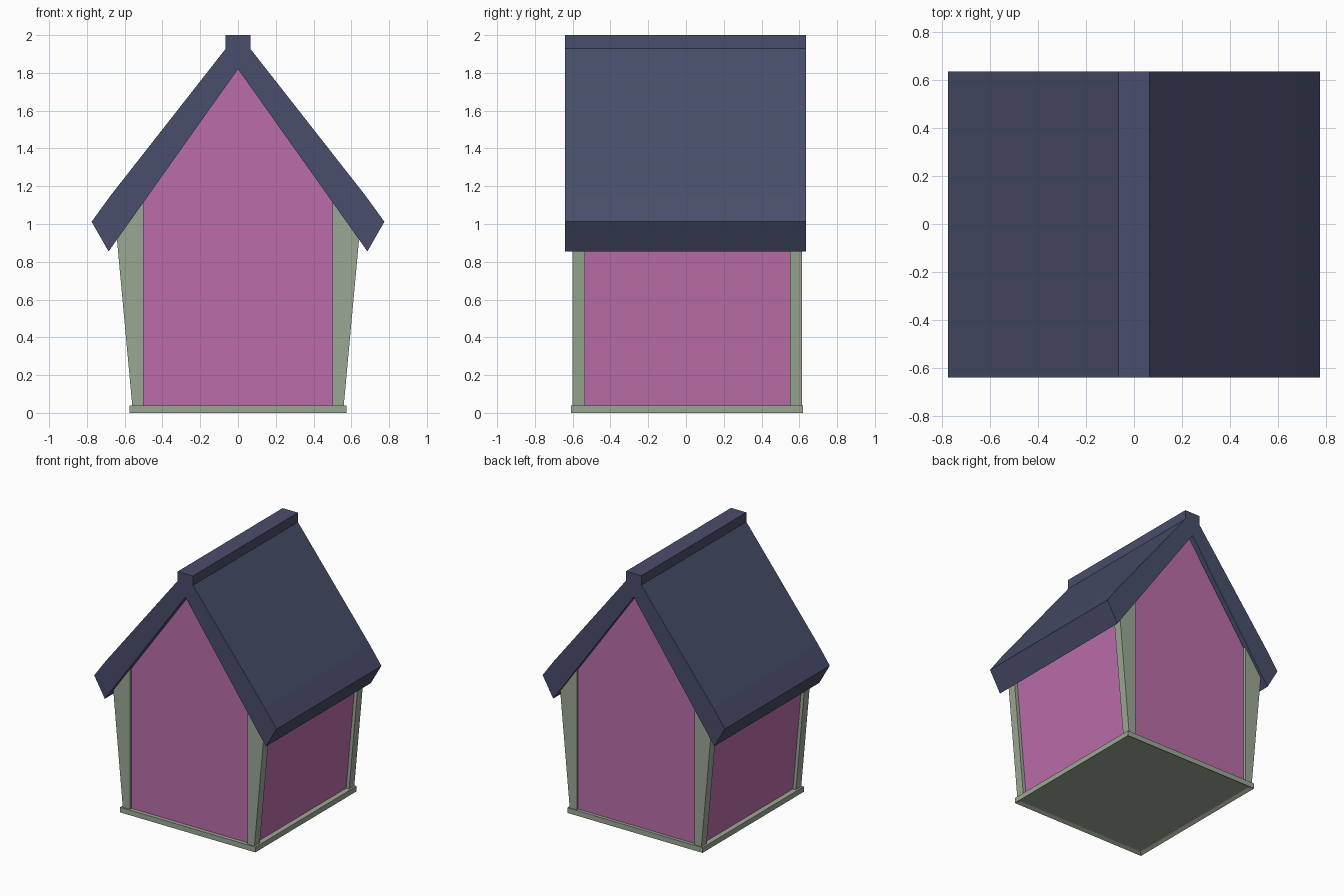
import bpy, bmesh

cube = bpy.data.objects.get("Cube")
if cube:
    bpy.data.objects.remove(cube, do_unlink=True)


def material(name, colour):
    m = bpy.data.materials.new(name)
    m.use_nodes = True
    m.diffuse_color = (*colour, 1)
    m.node_tree.nodes["Principled BSDF"].inputs["Base Color"].default_value = (*colour, 1)
    return m


navy = material("navy roof", (0.066, 0.075, 0.145))
pink = material("pink walls", (0.50, 0.155, 0.40))
sage = material("sage trim", (0.33, 0.39, 0.30))


def extrude_profile(name, points, y0, y1, mat):
    """Solid prism: an (x, z) outline swept from y0 to y1."""
    bm = bmesh.new()
    face = bm.faces.new([bm.verts.new((x, y0, z)) for x, z in points])
    swept = bmesh.ops.extrude_face_region(bm, geom=[face])["geom"]
    bmesh.ops.translate(bm, vec=(0, y1 - y0, 0),
                        verts=[v for v in swept if isinstance(v, bmesh.types.BMVert)])
    bmesh.ops.recalc_face_normals(bm, faces=bm.faces)
    mesh = bpy.data.meshes.new(name)
    bm.to_mesh(mesh)
    bm.free()
    mesh.materials.append(mat)
    obj = bpy.data.objects.new(name, mesh)
    bpy.context.collection.objects.link(obj)
    return obj


def mirrored(half):
    """Complete a right-hand outline across x = 0."""
    return half + [(-x, z) for x, z in reversed(half) if x > 0]


# Base slab with a shallow recess underneath
base = extrude_profile("base", mirrored([(0.575, 0.04), (0.575, 0)]), -0.61, 0.62, sage)
bm = bmesh.new()
bm.from_mesh(base.data)
bm.normal_update()
underside = [f for f in bm.faces if f.normal.z < -0.9]
bmesh.ops.inset_region(bm, faces=underside, thickness=0.035)
bmesh.ops.translate(bm, vec=(0, 0, 0.015), verts=underside[0].verts)
bm.to_mesh(base.data)
bm.free()

# Flared walls with gables at both ends
extrude_profile("walls", mirrored([(0, 1.825), (0.618, 0.953), (0.535, 0.04)]),
                -0.58, 0.595, pink)

# Tapered corner posts
for side, label in ((1, "left"), (-1, "right")):
    outline = [(side * x, z) for x, z in
               [(0.5, 0.04), (0.56, 0.04), (0.641, 0.92), (0.5, 1.118)]]
    extrude_profile(f"front_{label}_post", outline, -0.6, -0.535, sage)
    extrude_profile(f"back_{label}_post", outline, 0.55, 0.613, sage)

# Thick roof with a raised ridge cap
extrude_profile("roof", mirrored([(0.065, 2), (0.065, 1.928), (0.675, 1.15),
                                  (0.775, 1.012), (0.685, 0.855), (0, 1.82)]),
                -0.64, 0.635, navy)
